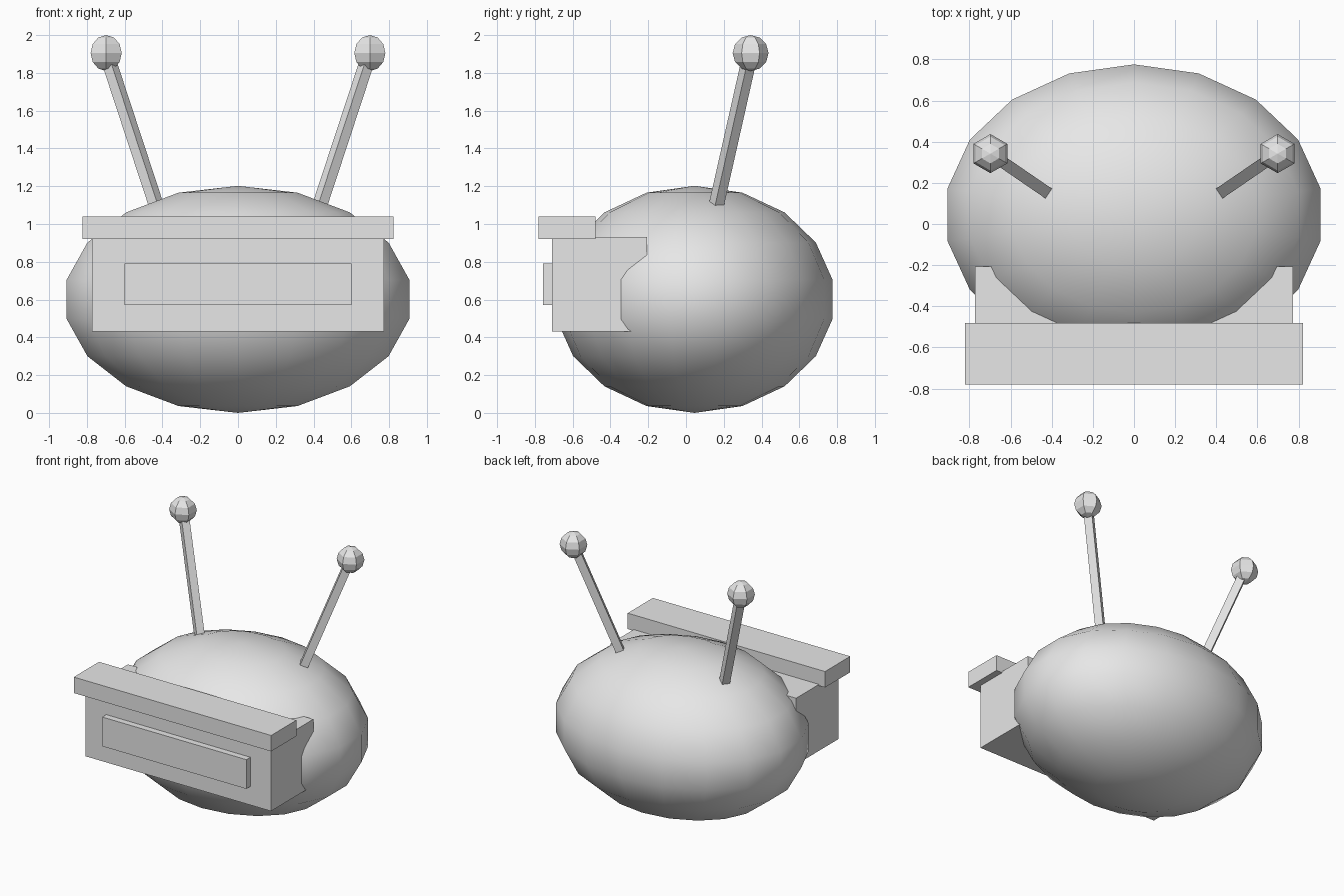
import bpy, bmesh
from mathutils import Vector, Matrix

if "Cube" in bpy.data.objects:
    bpy.data.objects.remove(bpy.data.objects["Cube"])

grey = bpy.data.materials.new("light_grey")
grey.diffuse_color = (0.8, 0.8, 0.8, 1)
grey.use_nodes = True
grey.node_tree.nodes["Principled BSDF"].inputs["Base Color"].default_value = grey.diffuse_color


def finish(name, bm, smooth=False):
    bmesh.ops.recalc_face_normals(bm, faces=bm.faces)
    for f in bm.faces:
        f.smooth = smooth
    me = bpy.data.meshes.new(name)
    bm.to_mesh(me)
    bm.free()
    me.materials.append(grey)
    ob = bpy.data.objects.new(name, me)
    bpy.context.collection.objects.link(ob)
    return ob


def box(name, lo, hi):
    lo, hi = Vector(lo), Vector(hi)
    bm = bmesh.new()
    bmesh.ops.create_cube(bm, size=1, matrix=Matrix.Translation((lo + hi) / 2)
                          @ Matrix.Diagonal((*(hi - lo), 1)))
    return finish(name, bm)


def ball(name, centre, radii, segments, rings, smooth):
    bm = bmesh.new()
    bmesh.ops.create_uvsphere(bm, u_segments=segments, v_segments=rings, radius=1,
                              matrix=Matrix.Translation(centre) @ Matrix.Diagonal((*radii, 1)))
    return finish(name, bm, smooth)


def square_rod(name, start, end, side):
    # square bar with one flat side facing up
    start, end = Vector(start), Vector(end)
    d = end - start
    z = d.normalized()
    x = z.cross(Vector((0, 0, 1))).normalized()
    y = z.cross(x)
    rot = Matrix((x, y, z)).transposed().to_4x4()
    bm = bmesh.new()
    bmesh.ops.create_cube(bm, size=1, matrix=Matrix.Translation((start + end) / 2) @ rot
                          @ Matrix.Diagonal((side, side, d.length, 1)))
    return finish(name, bm)


# rounded head
ball("head", (0, 0.045, 0.601), (0.935, 0.742, 0.601), 18, 9, True)

# visor, raised screen and brow bar
box("visor", (-0.772, -0.71, 0.43), (0.772, -0.207, 0.93))
box("screen", (-0.6, -0.758, 0.57), (0.6, -0.69, 0.79))
box("brow", (-0.822, -0.78, 0.92), (0.822, -0.48, 1.04))

# antennas
for s, label in ((-1, "left"), (1, "right")):
    square_rod(label + "_antenna_rod", (s * 0.425, 0.155, 1.075), (s * 0.698, 0.342, 1.905), 0.057)
    ball(label + "_antenna_tip", (s * 0.698, 0.342, 1.905), (0.095, 0.095, 0.095), 6, 6, False)
